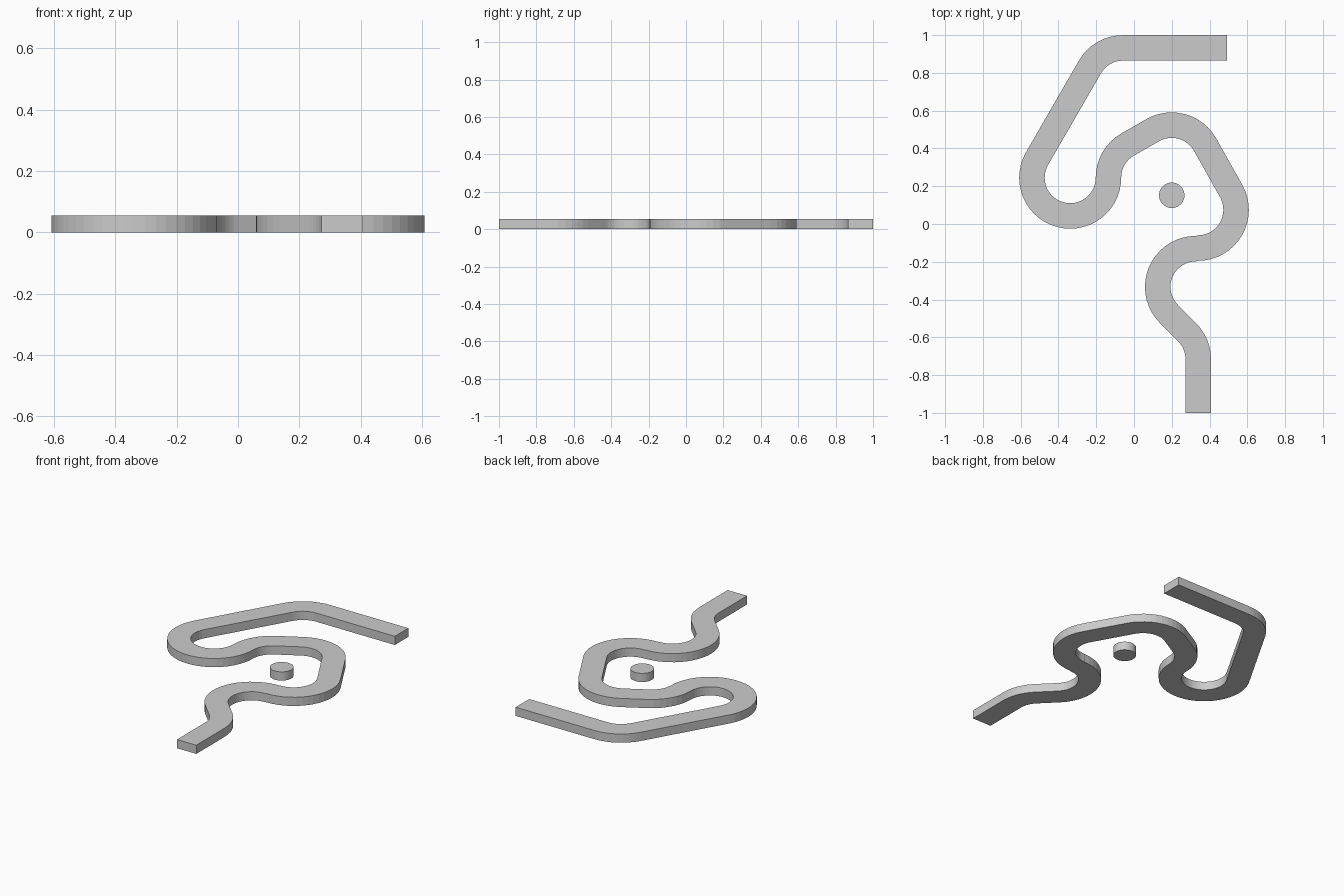
import bpy, bmesh
from math import radians, cos, sin

if "Cube" in bpy.data.objects:
    bpy.data.objects.remove(bpy.data.objects["Cube"])

HALF = 0.0675      # half the ribbon width
R = 3 * HALF       # bend radius on the centre line
H = 0.055

# bends: centre x, centre y, start angle, end angle
BENDS = [
    (-0.058, 0.730, 90, 150),
    (-0.338, 0.245, 150, 360),
    (0.067, 0.245, 180, 120),
    (0.200, 0.321, 120, 30),
    (0.338, 0.075, 30, -90),
    (0.328, -0.333, 90, 225),
    (0.138, -0.716, 45, 0),
]


def prism(name, outline, strip=False):
    bm = bmesh.new()
    if strip:
        rows = [[bm.verts.new((x, y, 0)) for x, y in pair] for pair in outline]
        faces = [bm.faces.new((a[0], a[1], b[1], b[0]))
                 for a, b in zip(rows, rows[1:])]
    else:
        faces = [bm.faces.new([bm.verts.new((x, y, 0)) for x, y in outline])]
    ext = bmesh.ops.extrude_face_region(bm, geom=faces, use_keep_orig=True)
    top = [v for v in ext["geom"] if isinstance(v, bmesh.types.BMVert)]
    bmesh.ops.translate(bm, verts=top, vec=(0, 0, H))
    bmesh.ops.recalc_face_normals(bm, faces=bm.faces)
    mesh = bpy.data.meshes.new(name)
    bm.to_mesh(mesh)
    bm.free()
    ob = bpy.data.objects.new(name, mesh)
    bpy.context.collection.objects.link(ob)
    return ob


# winding ribbon: left and right edge points along the path
pairs = [((0.493, 1 - 2 * HALF), (0.493, 1.0))]
for cx, cy, a0, a1 in BENDS:
    n = max(6, round(abs(a1 - a0) / 7.5))
    radii = (R - HALF, R + HALF) if a1 > a0 else (R + HALF, R - HALF)
    for i in range(n + 1):
        a = radians(a0 + (a1 - a0) * i / n)
        pairs.append([(cx + r * cos(a), cy + r * sin(a)) for r in radii])
pairs.append(((0.3405 + HALF, -1.0), (0.3405 - HALF, -1.0)))
prism("winding_ribbon", pairs, strip=True)

# round dot inside the loop
prism("round_dot", [(0.2 + HALF * cos(radians(a)), 0.152 + HALF * sin(radians(a)))
                    for a in range(0, 360, 10)])
